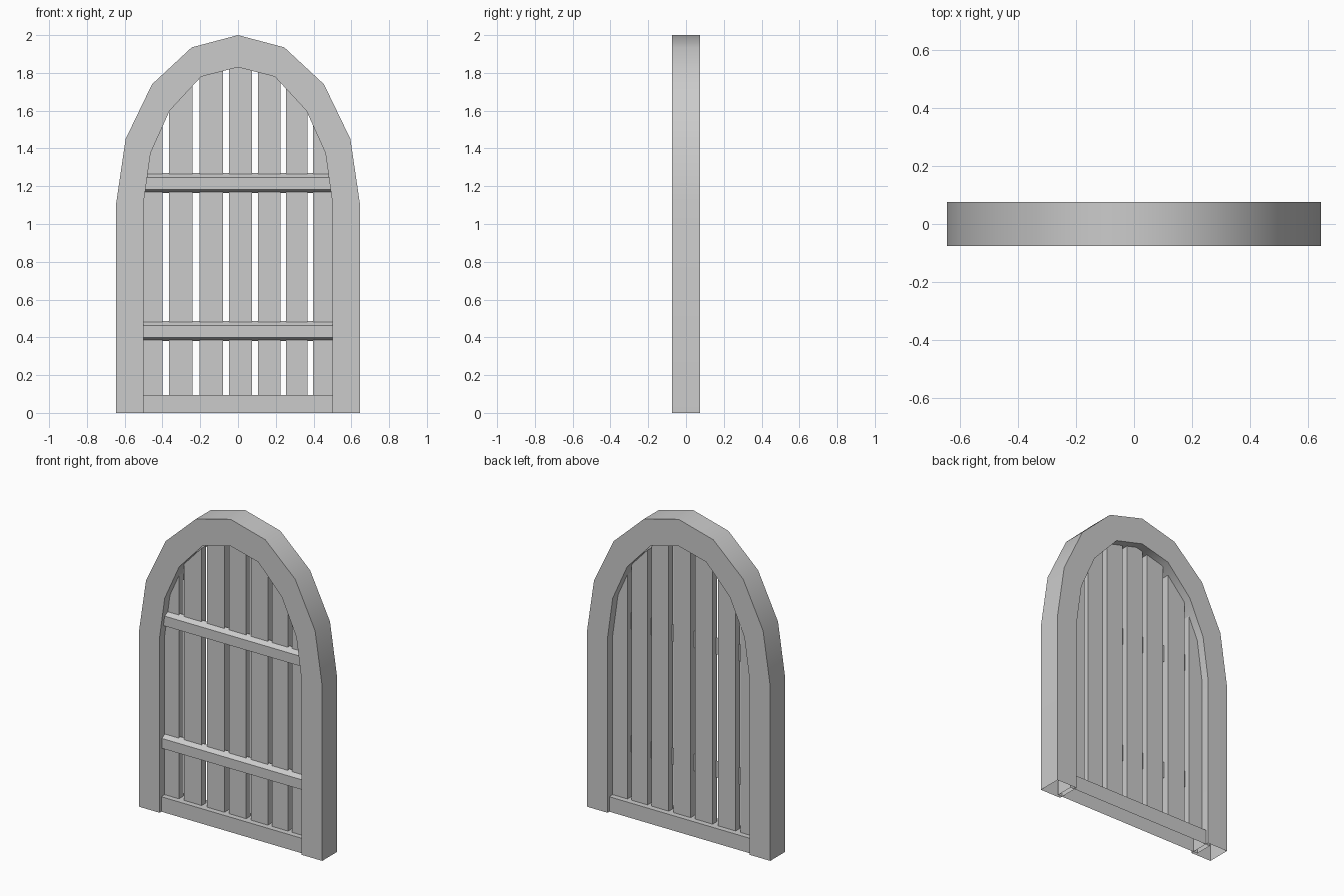
import bpy, bmesh, math

cube = bpy.data.objects.get("Cube")
if cube:
    bpy.data.objects.remove(cube)

GREY = 0.6
mat = bpy.data.materials.new("plain_grey")
mat.use_nodes = True
mat.diffuse_color = (GREY, GREY, GREY, 1)
mat.node_tree.nodes["Principled BSDF"].inputs["Base Color"].default_value = (GREY, GREY, GREY, 1)


def finish(name, bm, smooth=False):
    bmesh.ops.recalc_face_normals(bm, faces=bm.faces)
    mesh = bpy.data.meshes.new(name)
    bm.to_mesh(mesh)
    bm.free()
    mesh.materials.append(mat)
    obj = bpy.data.objects.new(name, mesh)
    bpy.context.collection.objects.link(obj)
    if smooth:
        bpy.ops.object.select_all(action='DESELECT')
        obj.select_set(True)
        bpy.context.view_layer.objects.active = obj
        bpy.ops.object.shade_smooth_by_angle(angle=math.radians(35))


def prism(name, outline, offset, open_bottom=False):
    """Extrude a planar outline of 3D points along an offset."""
    bm = bmesh.new()
    base = bm.faces.new([bm.verts.new(p) for p in outline])
    ext = bmesh.ops.extrude_face_region(bm, geom=[base], use_keep_orig=True)
    moved = [v for v in ext["geom"] if isinstance(v, bmesh.types.BMVert)]
    bmesh.ops.translate(bm, verts=moved, vec=offset)
    if open_bottom:
        low = [f for f in bm.faces if all(v.co.z < 0.001 for v in f.verts)]
        bmesh.ops.delete(bm, geom=low, context='FACES_ONLY')
    finish(name, bm)


def mirrored(half):
    return [(-x, z) for x, z in half] + [(x, z) for x, z in reversed(half[:-1])]


# Arched frame, open underneath
outer_half = [(0.645, 0), (0.645, 1.11), (0.595, 1.45), (0.455, 1.74), (0.245, 1.935), (0, 2)]
inner_half = [(0.5, 0), (0.5, 1.11), (0.463, 1.375), (0.362, 1.6), (0.195, 1.78), (0, 1.83)]
DEPTH = 0.075
bm = bmesh.new()
rings = [[bm.verts.new((x, y, z)) for x, z in mirrored(half)]
         for half, y in ((outer_half, -DEPTH), (inner_half, -DEPTH),
                         (inner_half, DEPTH), (outer_half, DEPTH))]
for k in range(4):
    a, b = rings[k], rings[(k + 1) % 4]
    for i in range(len(a) - 1):
        bm.faces.new((a[i], a[i + 1], b[i + 1], b[i]))
finish("arched_frame", bm, smooth=True)

# Centre line of the frame, where the plank tops are buried
middle = [((a + c) / 2, (b + d) / 2) for (a, b), (c, d) in zip(outer_half, inner_half)]


def arch_height(x):
    x = abs(x)
    for (x0, z0), (x1, z1) in zip(middle[1:], middle[2:]):
        if x1 <= x <= x0:
            return z0 + (z1 - z0) * (x0 - x) / (x0 - x1)
    return middle[1][1]


# Vertical planks with gaps between them
PLANK = 0.022
edges = [(-0.54, -0.4), (-0.365, -0.24), (-0.203, -0.08), (-0.048, 0.073),
         (0.106, 0.226), (0.255, 0.368), (0.396, 0.54)]
for n, (x0, x1) in enumerate(edges, 1):
    prism(f"plank_{n}", [(x0, -PLANK, 0.085), (x1, -PLANK, 0.085),
                         (x1, -PLANK, arch_height(x1)), (x0, -PLANK, arch_height(x0))],
          (0, 2 * PLANK, 0))

# Chamfered crossbars on the front
for name, z in (("lower_crossbar", 0.38), ("upper_crossbar", 1.163)):
    profile = [(-0.012, 0), (-0.05, 0.02), (-0.05, 0.083), (-0.012, 0.107)]
    prism(name, [(-0.53, y, z + h) for y, h in profile], (1.06, 0, 0))

# Bottom sill, open underneath
SILL = 0.057
prism("bottom_sill", [(-0.53, -SILL, 0), (0.53, -SILL, 0), (0.53, -SILL, 0.095),
                      (-0.53, -SILL, 0.095)], (0, 2 * SILL, 0), open_bottom=True)
